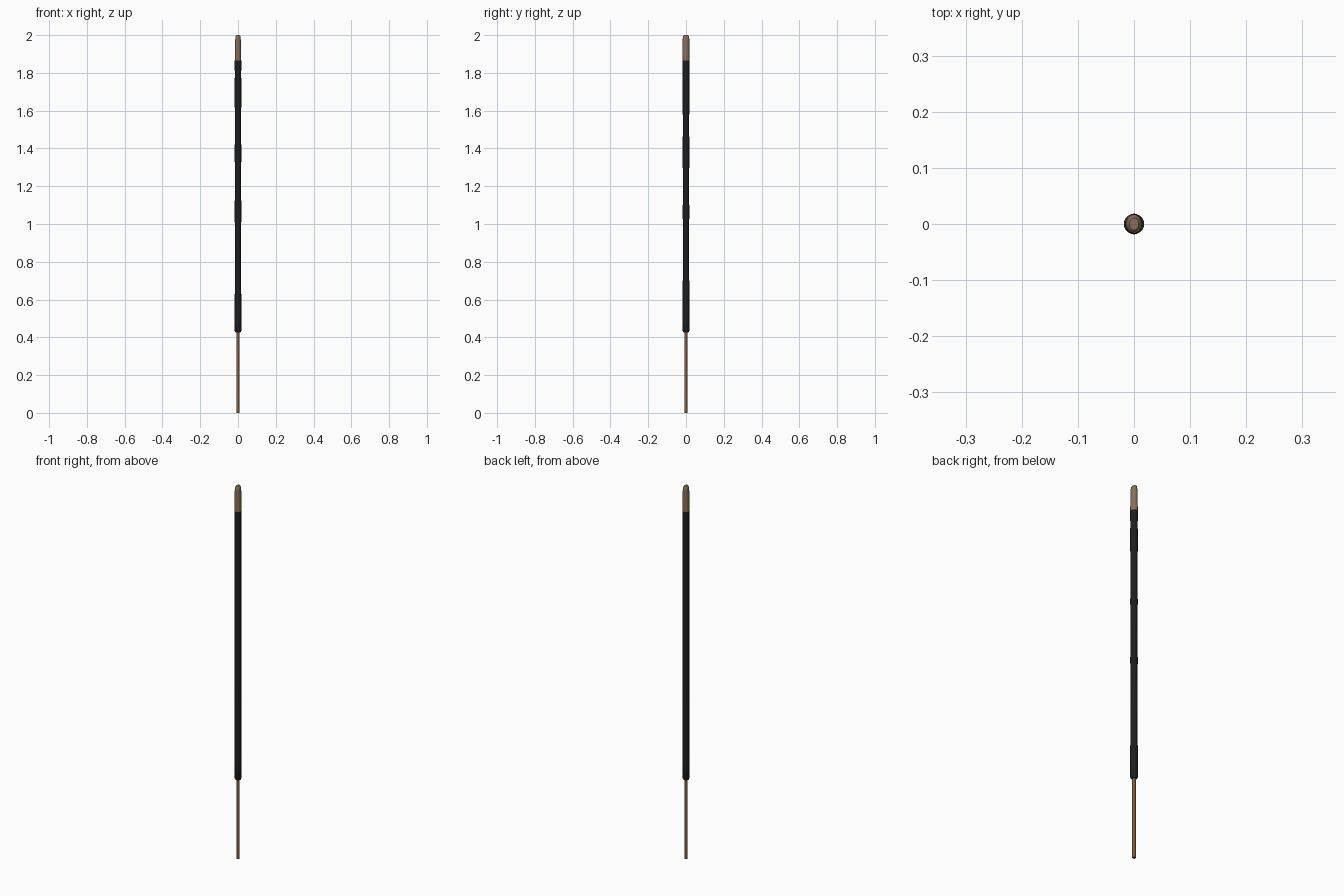
import bpy, bmesh, math

if "Cube" in bpy.data.objects:
    bpy.data.objects.remove(bpy.data.objects["Cube"])


def material(name, rgb):
    m = bpy.data.materials.new(name)
    m.diffuse_color = (*rgb, 1)
    m.use_nodes = True
    m.node_tree.nodes["Principled BSDF"].inputs["Base Color"].default_value = m.diffuse_color
    return m


def loft(name, rings, mat, sides=20):
    """Closed tube through rings of (height, half width x, half width y)."""
    bm = bmesh.new()
    loops = []
    for z, rx, ry in rings:
        loops.append([bm.verts.new((rx * math.cos(2 * math.pi * i / sides),
                                    ry * math.sin(2 * math.pi * i / sides), z))
                      for i in range(sides)])
    for a, b in zip(loops, loops[1:]):
        for i in range(sides):
            j = (i + 1) % sides
            bm.faces.new((a[i], a[j], b[j], b[i]))
    bm.faces.new(loops[0][::-1])
    bm.faces.new(loops[-1])
    me = bpy.data.meshes.new(name)
    bm.to_mesh(me)
    bm.free()
    me.materials.append(mat)
    ob = bpy.data.objects.new(name, me)
    bpy.context.collection.objects.link(ob)
    bpy.context.view_layer.objects.active = ob
    ob.select_set(True)
    bpy.ops.object.shade_smooth_by_angle(angle=math.radians(40))
    ob.select_set(False)
    return ob


wood = material("bamboo brown", (0.22, 0.105, 0.035))
black = material("charcoal black", (0.013, 0.013, 0.014))
ash = material("ash tan", (0.25, 0.16, 0.095))

# Bare bamboo handle
loft("bamboo_stick", [(0, 0.0085, 0.0085), (0.45, 0.0085, 0.0085)], wood, 16)

# Hand-rolled coating, slightly uneven along its length
loft("incense_coating", [
    (0.425, 0.013, 0.013), (0.434, 0.018, 0.0175), (0.52, 0.0183, 0.018),
    (0.63, 0.0172, 0.0175), (0.75, 0.0165, 0.017), (0.86, 0.0155, 0.0165),
    (0.95, 0.0165, 0.0165), (1.06, 0.0178, 0.0175), (1.2, 0.0165, 0.0165),
    (1.38, 0.0175, 0.0178), (1.52, 0.0165, 0.0168), (1.7, 0.0178, 0.018),
    (1.8, 0.017, 0.018), (1.865, 0.018, 0.0183)], black)

# Burnt ash tip, flattened towards the end
loft("ash_tip", [
    (1.86, 0.0172, 0.0178), (1.875, 0.0172, 0.0185), (1.93, 0.0165, 0.018),
    (1.97, 0.0152, 0.0178), (1.988, 0.0135, 0.017), (1.996, 0.0115, 0.015),
    (2.0, 0.008, 0.011)], ash)
